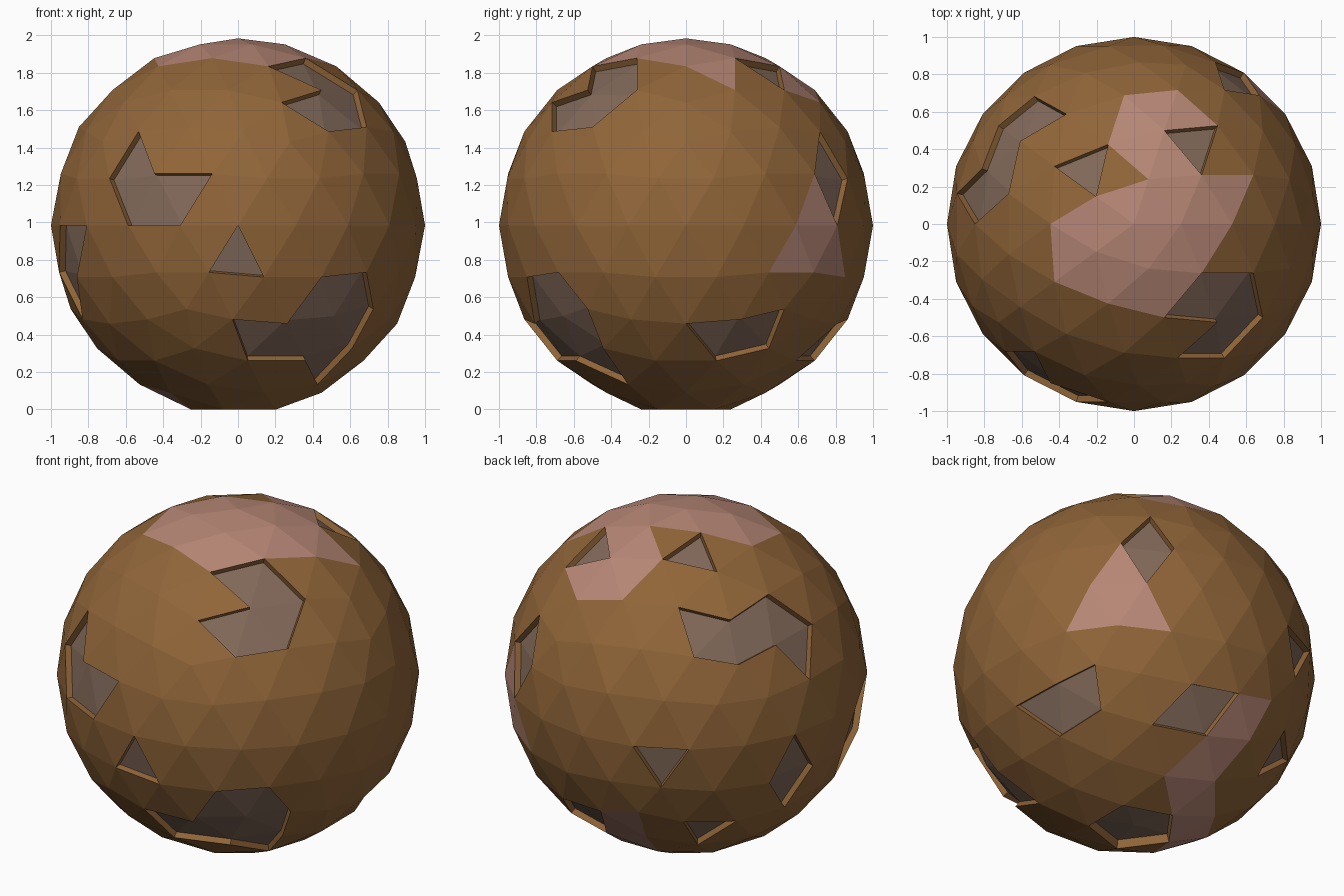
import bpy, bmesh

if "Cube" in bpy.data.objects:
    bpy.data.objects.remove(bpy.data.objects["Cube"])

CENTRE_Z = 0.984
CORE = 0.965          # radius of the core under the crust

# view name -> (horizontal axis, vertical axis, depth axis, side facing the viewer)
VIEWS = {'front': (0, 2, 1, -1), 'back': (0, 2, 1, 1), 'right': (1, 2, 0, 1),
         'left': (1, 2, 0, -1), 'top': (0, 1, 2, 1), 'bottom': (0, 1, 2, -1)}


def material(name, rgb):
    m = bpy.data.materials.new(name)
    m.diffuse_color = (*rgb, 1)
    m.use_nodes = True
    m.node_tree.nodes["Principled BSDF"].inputs["Base Color"].default_value = m.diffuse_color
    return m


def inside(u, v, pts):
    hit = False
    for (x1, y1), (x2, y2) in zip(pts, pts[1:] + pts[:1]):
        if (y1 > v) != (y2 > v) and u < (x2 - x1) * (v - y1) / (y2 - y1) + x1:
            hit = not hit
    return hit


def pick(bm, view, pts):
    """Faces whose centre lies inside an outline drawn on one view."""
    a, b, d, side = VIEWS[view]
    found = []
    for f in bm.faces:
        c = f.calc_center_median()
        if c[d] * side > 0 and inside(c[a], c[b], pts):
            found.append(f)
    return found


def finish(bm, name, mats):
    me = bpy.data.meshes.new(name)
    bm.to_mesh(me)
    bm.free()
    for m in mats:
        me.materials.append(m)
    ob = bpy.data.objects.new(name, me)
    ob.location.z = CENTRE_Z
    bpy.context.collection.objects.link(ob)
    return ob


brown = material("crust_brown", (0.28, 0.13, 0.04))
pink = material("patch_pink", (0.47, 0.24, 0.18))
dark = material("core_brown", (0.22, 0.14, 0.10))

# Crust: faceted sphere
bm = bmesh.new()
bmesh.ops.create_icosphere(bm, subdivisions=3, radius=1)

# Pink patches, flush with the crust
top_patch = [(-.45, 0), (-.43, -.31), (-.144, -.42), (.166, -.49), (.38, -.26), (.51, -.06),
             (.64, .26), (.358, .267), (.166, .497), (.444, .524), (.23, .72), (-.05, .69),
             (-.15, .417), (.08, .24), (-.2, .147)]
right_patch = [(.69, .22), (.815, 0), (.85, -.27), (.44, -.25)]
under_patch = [(-.03, .864), (-.276, .85), (-.162, .5), (-.362, .263), (-.526, 0),
               (-.362, -.263), (-.251, 0), (-.078, .239), (.138, .425), (.06, .684)]
for view, pts in (('top', top_patch), ('right', right_patch), ('bottom', under_patch)):
    for f in pick(bm, view, pts):
        f.material_index = 1

# Chipped-away areas of the crust
holes = set()


def chip(view, *pts):
    holes.update(pick(bm, view, list(pts)))


chip('front', (-.68, .255), (-.55, .495), (-.44, .27), (-.14, .27), (-.31, 0), (-.59, 0))
chip('front', (0, 0), (-.15, -.255), (.14, -.27))
chip('front', (.68, -.255), (.45, -.28), (.27, -.52), (-.03, -.5), (.05, -.72),
     (.37, -.72), (.42, -.85), (.6, -.67), (.724, -.447))
chip('top', (.166, -.49), (.38, -.26), (.64, -.26), (.688, -.5), (.476, -.71),
     (.245, -.705), (.44, -.52))
chip('top', (-.53, .68), (-.364, .588), (-.61, .443), (-.667, .178), (-.851, 0),
     (-.943, .166), (-.815, .283), (-.724, .526))
chip('top', (-.15, .417), (-.42, .30), (-.2, .147))
chip('top', (.166, .497), (.444, .524), (.358, .267))
chip('right', (.716, .5), (.86, .25), (.81, 0), (.69, .22))
chip('right', (0, -.526), (.29, -.5), (.526, -.447), (.43, -.687), (.155, -.726))
chip('left', (.309, 0), (.15, -.25), (.235, -.5), (.44, -.245))
chip('left', (-.309, 0), (-.588, 0), (-.45, -.25), (-.24, -.5), (-.15, -.25))
chip('back', (-.309, 0), (-.588, 0), (-.43, -.25))
chip('bottom', (.263, .81), (-.03, .864), (.06, .684), (.354, .589))
chip('bottom', (-.49, .70), (-.675, .508), (-.427, .51))

# Opening around the lower pole, whose rim is what the model stands on
pole = min(bm.verts, key=lambda v: v.co.z)
holes.update(pole.link_faces)
for e in pole.link_edges:
    e.other_vert(pole).co.z = -CENTRE_Z
bmesh.ops.delete(bm, geom=list(holes), context='FACES')

# Rim walls running down to the core
rim = [e for e in bm.edges if e.is_boundary]
new = bmesh.ops.extrude_edge_only(bm, edges=rim)['geom']
for v in new:
    if isinstance(v, bmesh.types.BMVert):
        v.co = v.co.normalized() * (CORE - 0.005)
for f in new:
    if isinstance(f, bmesh.types.BMFace):
        f.material_index = 0
finish(bm, "crust", [brown, pink])

# Core seen through the chipped areas
bm = bmesh.new()
bmesh.ops.create_icosphere(bm, subdivisions=3, radius=CORE)
finish(bm, "core", [dark])
